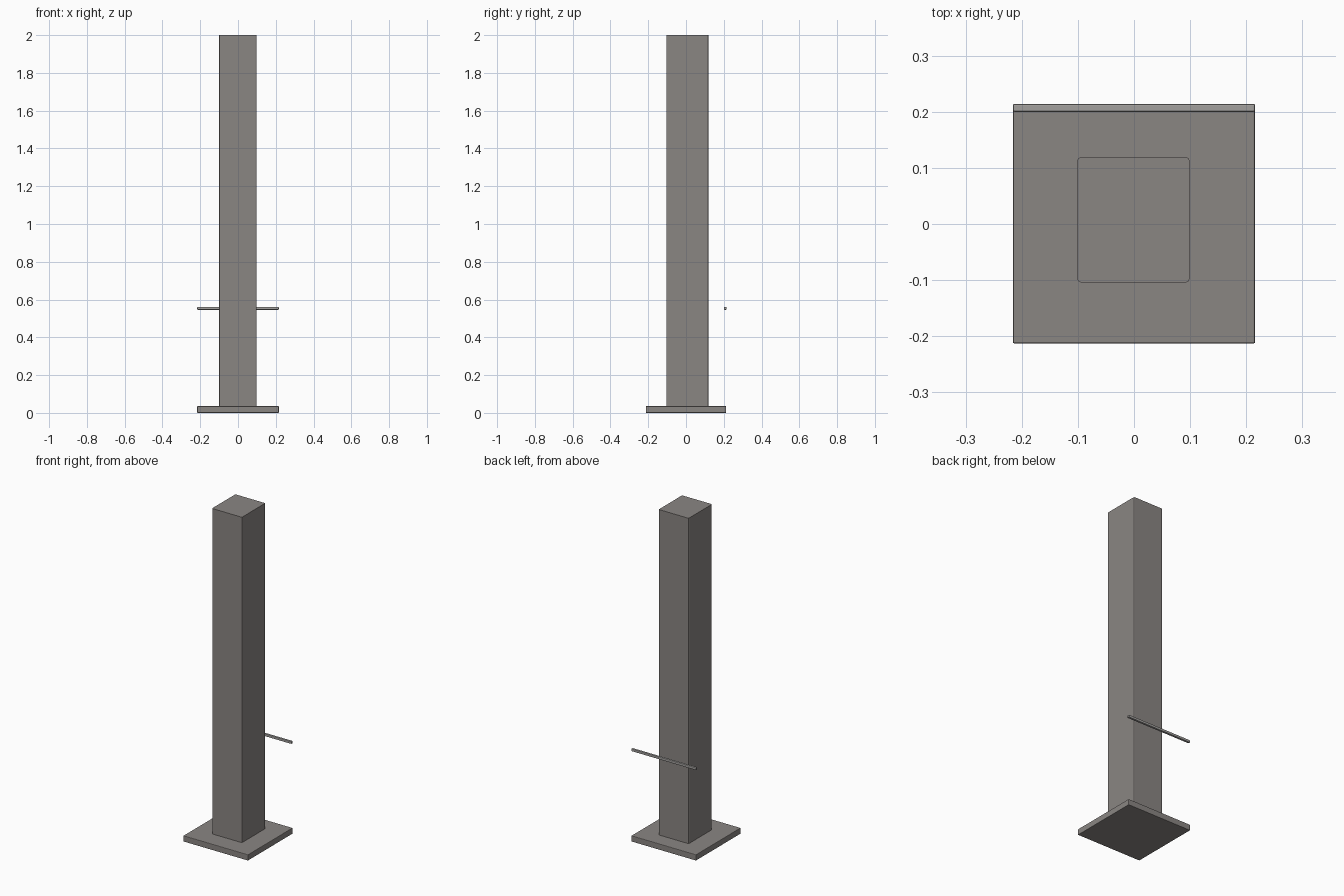
import bpy, bmesh, math

if "Cube" in bpy.data.objects:
    bpy.data.objects.remove(bpy.data.objects["Cube"])


def material(name, colour):
    mat = bpy.data.materials.new(name)
    mat.diffuse_color = (*colour, 1)
    mat.use_nodes = True
    mat.node_tree.nodes["Principled BSDF"].inputs["Base Color"].default_value = mat.diffuse_color
    return mat


grey = material("warm grey", (0.255, 0.237, 0.226))
light_grey = material("light grey", (0.36, 0.35, 0.34))


def box(name, lo, hi, bevel, mat, vertical_only=False):
    """Box between two corners, with softened edges."""
    bm = bmesh.new()
    bmesh.ops.create_cube(bm, size=1)
    for v in bm.verts:
        v.co = [(a + b) / 2 + c * (b - a) for a, b, c in zip(lo, hi, v.co)]
    edges = [e for e in bm.edges
             if not vertical_only or abs(e.verts[0].co.z - e.verts[1].co.z) > 1e-4]
    bmesh.ops.bevel(bm, geom=edges, offset=bevel, segments=2, profile=0.5,
                    affect='EDGES')
    mesh = bpy.data.meshes.new(name)
    bm.to_mesh(mesh)
    bm.free()
    mesh.materials.append(mat)
    obj = bpy.data.objects.new(name, mesh)
    bpy.context.collection.objects.link(obj)
    bpy.context.view_layer.objects.active = obj
    obj.select_set(True)
    # Small angle keeps the broad faces evenly flat
    bpy.ops.object.shade_smooth_by_angle(angle=math.radians(12))
    obj.select_set(False)
    return obj


# Square foot plate
box("base_plate", (-0.216, -0.213, 0), (0.216, 0.213, 0.036), 0.003, grey)

# Tall post, slightly deeper than wide and set towards the back
box("post", (-0.101, -0.104, 0.03), (0.099, 0.119, 2.0), 0.006, grey, True)

# Thin rod floating behind the post
box("rear_rod", (-0.216, 0.2, 0.546), (0.216, 0.214, 0.561), 0.003, light_grey)
